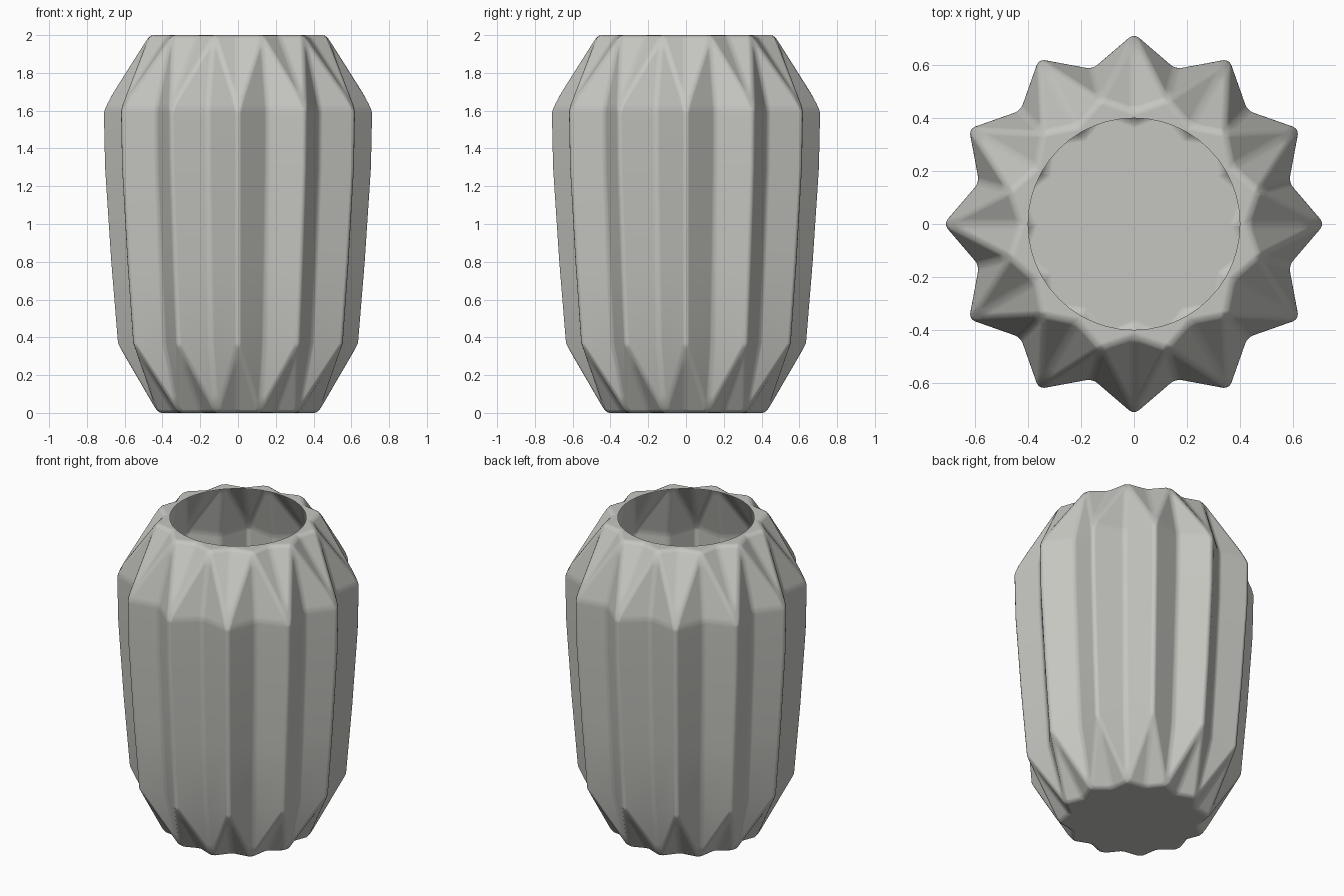
import bpy, bmesh
from math import sin, cos, pi

cube = bpy.data.objects.get("Cube")
if cube:
    bpy.data.objects.remove(cube, do_unlink=True)

FLUTES = 12
N = FLUTES * 2

# Profile of the fluted wall: (height, ridge radius, valley radius)
PROFILE = [
    (0.0, 0.385, 0.445),
    (0.37, 0.645, 0.545),
    (0.8, 0.68, 0.575),
    (1.3, 0.713, 0.602),
    (1.61, 0.72, 0.606),
    (2.0, 0.43, 0.49),
]
MOUTH_RADIUS = 0.4


def ring(bm, z, count, radius_at):
    return [bm.verts.new((radius_at(i) * cos(2 * pi * i / count),
                          radius_at(i) * sin(2 * pi * i / count), z))
            for i in range(count)]


bm = bmesh.new()
rings = [ring(bm, z, N, lambda i: valley if i % 2 else ridge)
         for z, ridge, valley in PROFILE]

# Wall: end bands are split so each ridge forks into a triangular facet
last = len(rings) - 2
for band, (low, high) in enumerate(zip(rings, rings[1:])):
    for i in range(N):
        j = (i + 1) % N
        a, b, c, d = low[i], low[j], high[j], high[i]
        if band not in (0, last):
            bm.faces.new((a, b, c, d))
        elif (i % 2 == 0) == (band == last):
            bm.faces.new((a, b, c))
            bm.faces.new((a, c, d))
        else:
            bm.faces.new((a, b, d))
            bm.faces.new((b, c, d))

# Flat rim running in to the round mouth, and the closed base
mouth = ring(bm, PROFILE[-1][0], N * 2, lambda i: MOUTH_RADIUS)
for i in range(N):
    j = (i + 1) % N
    bm.faces.new((rings[-1][i], rings[-1][j], mouth[2 * j],
                  mouth[2 * i + 1], mouth[2 * i]))
bm.faces.new(list(reversed(rings[0])))
for face in bm.faces:
    face.smooth = True

mesh = bpy.data.meshes.new("fluted_vase")
bm.to_mesh(mesh)
bm.free()
vase = bpy.data.objects.new("fluted_vase", mesh)
bpy.context.collection.objects.link(vase)

# Softened ridges and creases
bevel = vase.modifiers.new("soft_edges", 'BEVEL')
bevel.width = 0.022
bevel.segments = 3
bevel.limit_method = 'ANGLE'
bevel.angle_limit = pi / 15
bevel.harden_normals = True

# Pale grey ceramic
COLOUR = (0.56, 0.565, 0.53, 1)
ceramic = bpy.data.materials.new("pale_grey_ceramic")
ceramic.use_nodes = True
ceramic.diffuse_color = COLOUR
shader = next(n for n in ceramic.node_tree.nodes if n.type == 'BSDF_PRINCIPLED')
shader.inputs["Base Color"].default_value = COLOUR
mesh.materials.append(ceramic)
